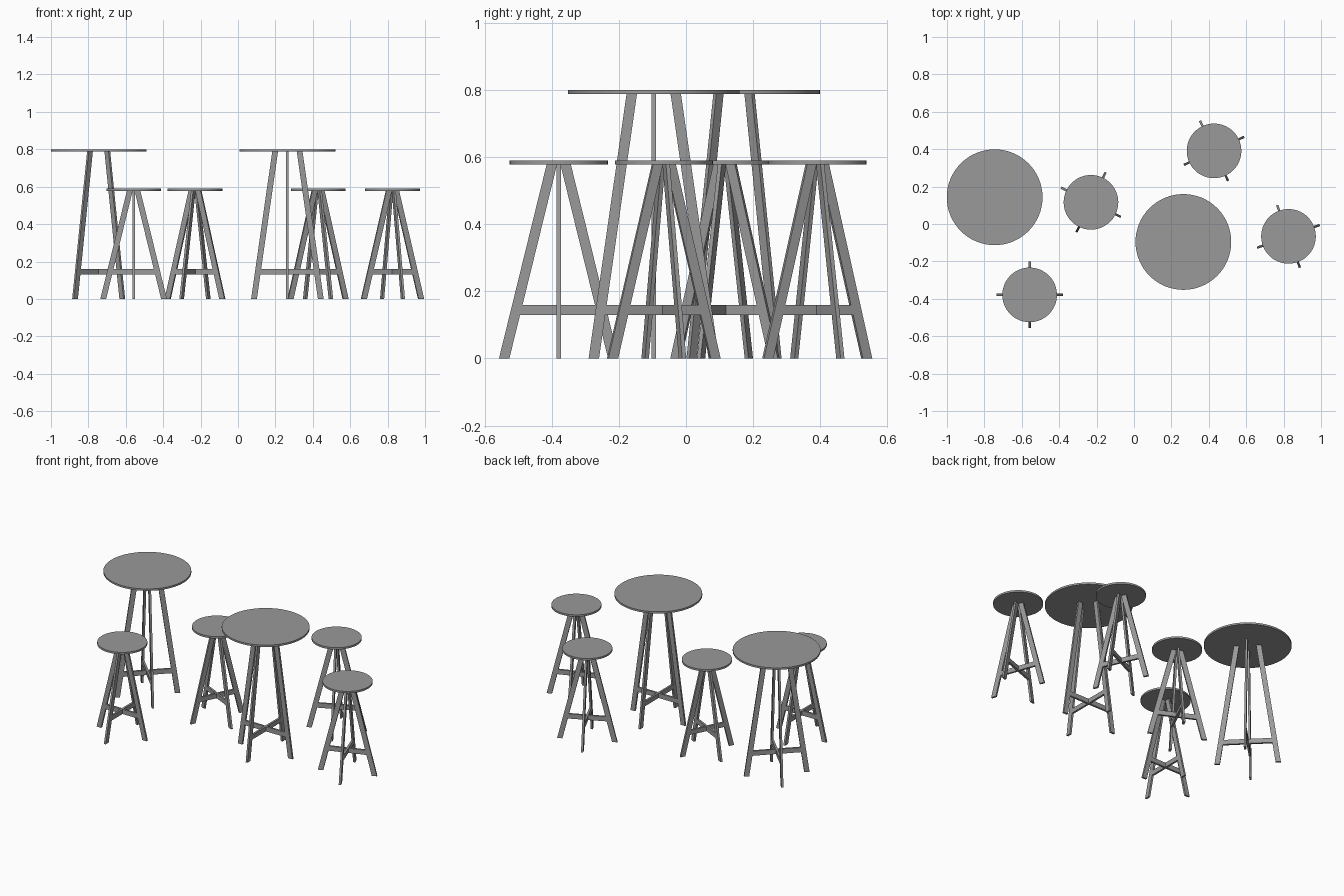
import bpy, bmesh, math
from mathutils import Matrix, Vector

cube = bpy.data.objects.get("Cube")
if cube:
    bpy.data.objects.remove(cube, do_unlink=True)

grey = bpy.data.materials.new("mid_grey")
grey.use_nodes = True
colour = (0.32, 0.32, 0.32, 1)
grey.diffuse_color = colour
grey.node_tree.nodes["Principled BSDF"].inputs["Base Color"].default_value = colour

PLANK = 0.0125            # thickness of every board
BAR_LOW, BAR_HIGH = 0.13, 0.16


def finish(bm, name, place):
    bmesh.ops.recalc_face_normals(bm, faces=bm.faces)
    mesh = bpy.data.meshes.new(name)
    bm.to_mesh(mesh)
    bm.free()
    mesh.materials.append(grey)
    obj = bpy.data.objects.new(name, mesh)
    obj.matrix_world = place
    bpy.context.collection.objects.link(obj)
    return obj


def add_board(bm, outline, angle):
    """Extrude an (r, z) outline to plank thickness and turn it about z."""
    turn = Matrix.Rotation(angle, 3, 'Z')
    face = bm.faces.new([bm.verts.new(turn @ Vector((r, -PLANK / 2, z))) for r, z in outline])
    side = bmesh.ops.extrude_face_region(bm, geom=[face])["geom"]
    moved = [v for v in side if isinstance(v, bmesh.types.BMVert)]
    bmesh.ops.translate(bm, verts=moved, vec=turn @ Vector((0, PLANK, 0)))


def round_piece(name, x, y, degrees, radius, height, foot, head, width):
    place = Matrix.Translation((x, y, 0)) @ Matrix.Rotation(math.radians(degrees), 4, 'Z')
    under = height - 0.012

    # Thin round top
    bm = bmesh.new()
    bmesh.ops.create_cone(bm, cap_ends=True, segments=64, radius1=radius, radius2=radius,
                          depth=height - under,
                          matrix=Matrix.Translation((0, 0, (height + under) / 2)))
    top = finish(bm, name + "_top", place)
    bpy.ops.object.select_all(action='DESELECT')
    top.select_set(True)
    bpy.context.view_layer.objects.active = top
    bpy.ops.object.shade_smooth_by_angle(angle=math.radians(35))

    # Four splayed legs
    bm = bmesh.new()
    for i in range(4):
        add_board(bm, [(foot - width, 0), (foot, 0), (head, under), (head - width, under)],
                  i * math.pi / 2)
    finish(bm, name + "_legs", place)

    # Crossed stretchers between opposite legs
    def inner(z):
        return foot - width + (head - foot) * z / under
    low, high = inner(BAR_LOW), inner(BAR_HIGH)
    bm = bmesh.new()
    for i in range(2):
        add_board(bm, [(-low, BAR_LOW), (low, BAR_LOW), (high, BAR_HIGH), (-high, BAR_HIGH)],
                  i * math.pi / 2)
    finish(bm, name + "_stretchers", place)


# Tables: x, y, rotation
for n, (x, y, turn) in enumerate([(-0.745, 0.143, 45), (0.264, -0.096, 0)], 1):
    round_piece(f"table_{n}", x, y, turn, 0.256, 0.80, 0.194, 0.081, 0.031)

# Stools: x, y, rotation
for n, (x, y, turn) in enumerate([(-0.558, -0.379, 0), (-0.23, 0.116, -26),
                                  (0.428, 0.391, 25), (0.826, -0.066, 20)], 1):
    round_piece(f"stool_{n}", x, y, turn, 0.146, 0.59, 0.178, 0.036, 0.031)
